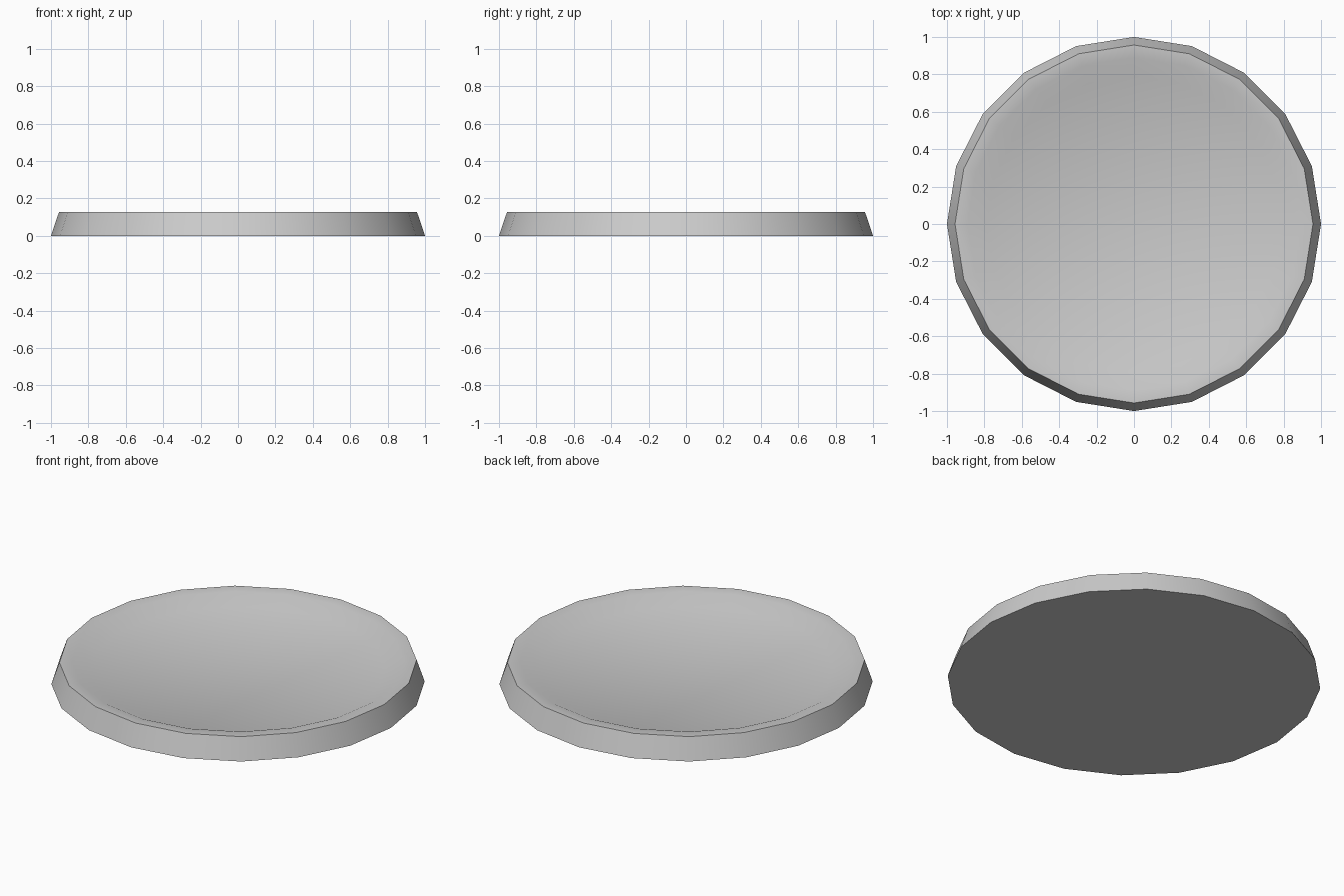
import bpy, bmesh, math

if "Cube" in bpy.data.objects:
    bpy.data.objects.remove(bpy.data.objects["Cube"])

SIDES = 20
# Radius / height profile from the base edge over the rim to the sunken floor
PROFILE = [(1.0, 0.0), (0.957, 0.127), (0.89, 0.125), (0.79, 0.082)]


def ring(bm, r, z):
    return [bm.verts.new((r * math.cos(2 * math.pi * i / SIDES),
                          r * math.sin(2 * math.pi * i / SIDES), z))
            for i in range(SIDES)]


# Dish: stacked rings joined by quads, capped below and at the floor
bm = bmesh.new()
rings = [ring(bm, r, z) for r, z in PROFILE]
for lower, upper in zip(rings, rings[1:]):
    for i in range(SIDES):
        j = (i + 1) % SIDES
        bm.faces.new((lower[i], lower[j], upper[j], upper[i]))
bm.faces.new(rings[0][::-1])
bm.faces.new(rings[-1])

mesh = bpy.data.meshes.new("round_base")
bm.to_mesh(mesh)
bm.free()
base = bpy.data.objects.new("round_base", mesh)
bpy.context.collection.objects.link(base)

# Smooth facets, sharp outer rim and base edge
bpy.context.view_layer.objects.active = base
base.select_set(True)
bpy.ops.object.shade_smooth_by_angle(angle=math.radians(40))
